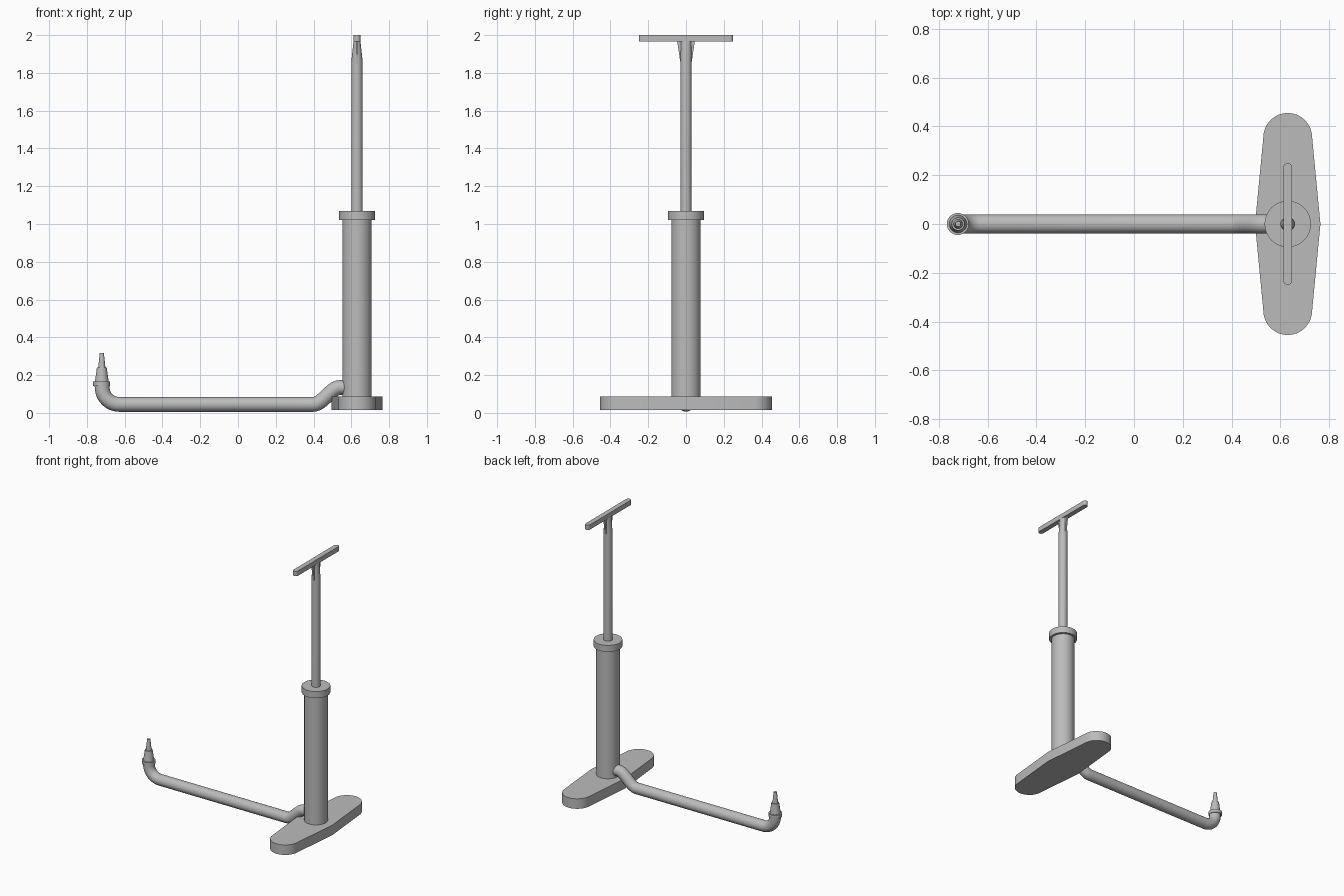
import bpy, bmesh, math
from mathutils import Vector

if "Cube" in bpy.data.objects:
    bpy.data.objects.remove(bpy.data.objects["Cube"], do_unlink=True)

grey = bpy.data.materials.new("plain_grey")
grey.use_nodes = True
colour = (0.5, 0.5, 0.5, 1)
grey.diffuse_color = colour
grey.node_tree.nodes["Principled BSDF"].inputs["Base Color"].default_value = colour

PUMP_X = 0.63
NOZZLE_X = -0.722


def finish(name, bm, smooth=True):
    bmesh.ops.recalc_face_normals(bm, faces=bm.faces)
    mesh = bpy.data.meshes.new(name)
    bm.to_mesh(mesh)
    bm.free()
    obj = bpy.data.objects.new(name, mesh)
    bpy.context.collection.objects.link(obj)
    mesh.materials.append(grey)
    if smooth:
        bpy.ops.object.select_all(action='DESELECT')
        obj.select_set(True)
        bpy.context.view_layer.objects.active = obj
        bpy.ops.object.shade_smooth_by_angle(angle=math.radians(35))
    return obj


def loft(name, rings):
    """Skin a list of closed point rings and cap both ends."""
    bm = bmesh.new()
    loops = [[bm.verts.new(p) for p in ring] for ring in rings]
    n = len(loops[0])
    for a, b in zip(loops, loops[1:]):
        for i in range(n):
            j = (i + 1) % n
            bm.faces.new((a[i], a[j], b[j], b[i]))
    bm.faces.new(loops[0][::-1])
    bm.faces.new(loops[-1])
    return finish(name, bm)


def oval(x, z, rx, ry, n=32):
    return [(x + rx * math.cos(math.tau * i / n), ry * math.sin(math.tau * i / n), z)
            for i in range(n)]


def turned(name, x, profile):
    return loft(name, [oval(x, z, r, r) for r, z in profile])


def slab(name, half_len, end_r, mid_r, z0, z1):
    """Long plate with round ends, optionally wider in the middle."""
    steps = 16
    c = half_len - end_r
    outline = []
    for s in (1, -1):
        outline.append((s * mid_r, 0))
        for i in range(steps + 1):
            a = math.pi * i / steps
            outline.append((s * end_r * math.cos(a), s * (c + end_r * math.sin(a))))
    return loft(name, [[(PUMP_X + x, y, z) for x, y in outline] for z in (z0, z1)])


# Foot plate, barrel and collar
slab("foot_plate", 0.455, 0.1, 0.134, 0.015, 0.088)
turned("barrel", PUMP_X, [(0.078, 0.08), (0.078, 1.03)])
turned("barrel_collar", PUMP_X, [(0.095, 1.022), (0.095, 1.07)])

# Plunger rod, flattened where it meets the handle
loft("plunger_rod", [oval(PUMP_X, z, rx, 0.029)
                     for z, rx in ((1.05, 0.03), (1.86, 0.03), (1.97, 0.018))])
slab("handle", 0.25, 0.018, 0.018, 1.965, 2.0)

# Gusset fins under the handle
for side, label in ((-1, "front"), (1, "back")):
    rings = []
    for x in (PUMP_X - 0.006, PUMP_X + 0.006):
        rings.append([(x, side * y, z) for y, z in
                      ((0.02, 1.85), (0.029, 1.85), (0.047, 1.97), (0.02, 1.97))])
    loft(label + "_handle_fin", rings)

# Hose path: out of the barrel, down to the floor, along, and up to the nozzle
path = []
bend = 0.09
low, high = 0.045, 0.135
for i in range(13):
    t = i / 12
    path.append(Vector((0.54 - 0.14 * t, 0, high + (low - high) * t * t * (3 - 2 * t))))
path.insert(0, Vector((0.6, 0, high)))
for i in range(13):
    a = math.pi / 2 * i / 12
    path.append(Vector((NOZZLE_X + 0.003 + bend * (1 - math.sin(a)), 0,
                        low + bend * (1 - math.cos(a)))))
path.append(Vector((NOZZLE_X, 0, 0.16)))
rings = []
for i, p in enumerate(path):
    d = (path[min(i + 1, len(path) - 1)] - path[max(i - 1, 0)]).normalized()
    normal = Vector((-d.z, 0, d.x))
    rings.append([p + 0.039 * (normal * math.cos(math.tau * k / 24)
                               + Vector((0, math.sin(math.tau * k / 24), 0)))
                  for k in range(24)])
loft("hose", rings)

# Valve nozzle
turned("nozzle_flange", NOZZLE_X, [(0.045, 0.143), (0.045, 0.167)])
turned("nozzle", NOZZLE_X + 0.001,
       [(0.037, 0.16), (0.026, 0.24), (0.019, 0.24), (0.011, 0.318)])
